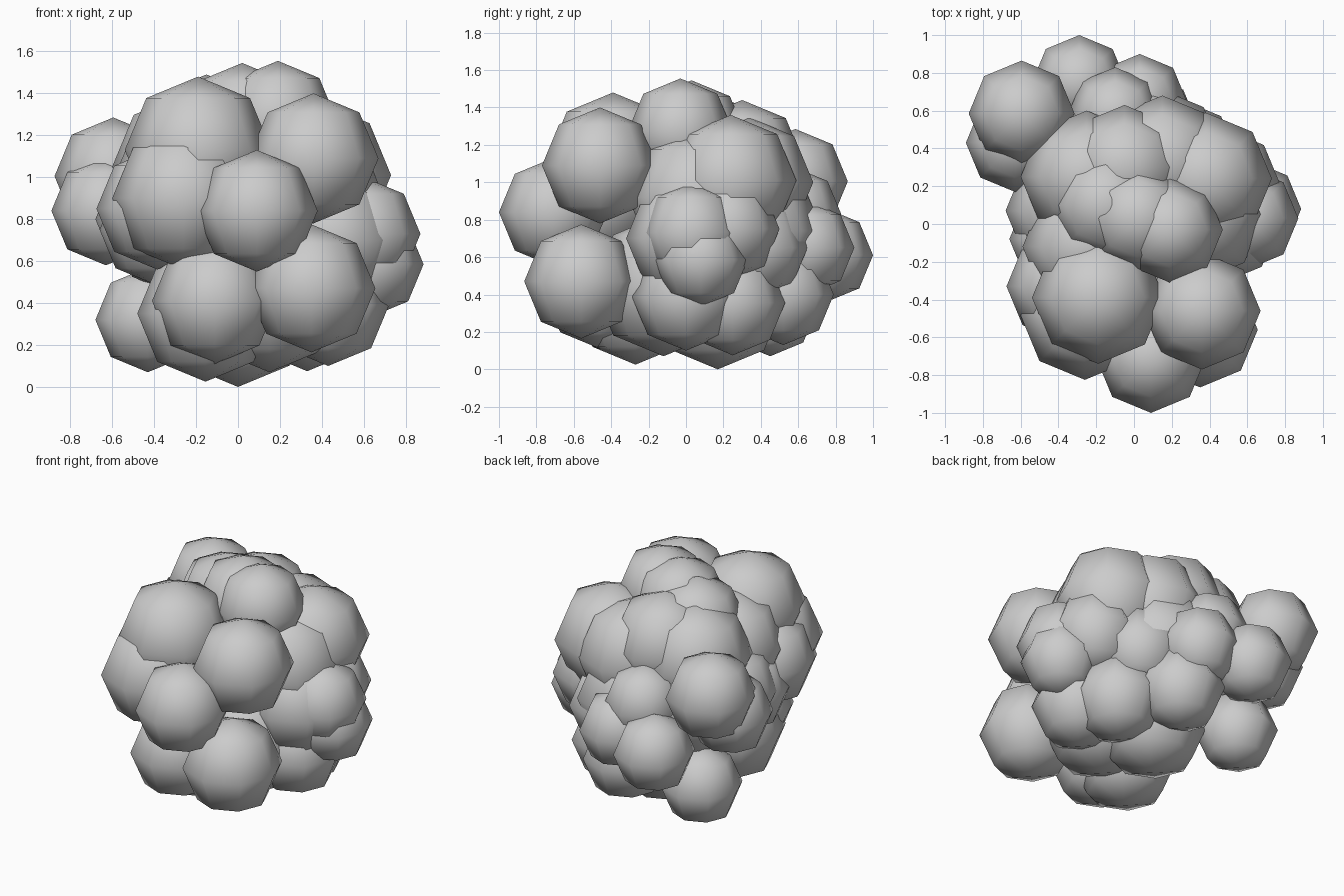
import bpy

# A clump of overlapping low-poly puffs: (x, y, z, radius), grouped by region
GROUPS = {
    "front_puff": [
        (-.19, -.39, 1.13, .35), (-.26, -.485, .90, .34), (.36, -.46, 1.09, .31),
        (.09, -.71, .84, .29), (-.385, -.33, .85, .29), (-.25, -.12, 1.0, .34),
    ],
    "front_lower_puff": [
        (.35, -.56, .47, .305), (-.11, -.46, .41, .30), (-.155, -.27, .35, .325),
        (.15, -.12, .45, .38),
    ],
    "left_puff": [
        (-.595, .585, 1.005, .28), (-.63, .43, .84, .26), (-.43, .45, .32, .25),
        (-.37, .07, .80, .31), (-.40, -.08, .75, .26),
    ],
    "back_puff": [
        (-.29, .75, .61, .25), (.03, .65, .65, .25), (.07, .52, .40, .27),
        (-.10, .58, .83, .25), (.27, .38, .65, .27), (-.25, .3, .78, .36),
        (.1, .35, .74, .38),
    ],
    "right_puff": [
        (.635, .08, .585, .25), (.60, .03, .73, .27), (.38, .24, 1.01, .35),
        (.49, .22, .75, .28), (.43, .0, .39, .29), (.33, .05, .92, .36),
        (.45, .0, .70, .32),
    ],
    "top_puff": [
        (.19, -.03, 1.275, .28), (.02, .03, 1.255, .29), (-.15, .10, 1.19, .30),
        (-.05, .30, 1.11, .33), (-.25, .25, 1.05, .35), (.15, .33, 1.0, .35),
    ],
    "base_puff": [(0, .17, .35, .35), (.33, .25, .355, .28)],
}


def puff(name, x, y, z, r):
    bpy.ops.mesh.primitive_uv_sphere_add(segments=8, ring_count=4, radius=r, location=(x, y, z))
    ob = bpy.context.object
    ob.name = name
    bpy.ops.object.shade_smooth()


for group, spots in GROUPS.items():
    for i, s in enumerate(spots):
        puff(f"{group}_{i + 1}", *s)
